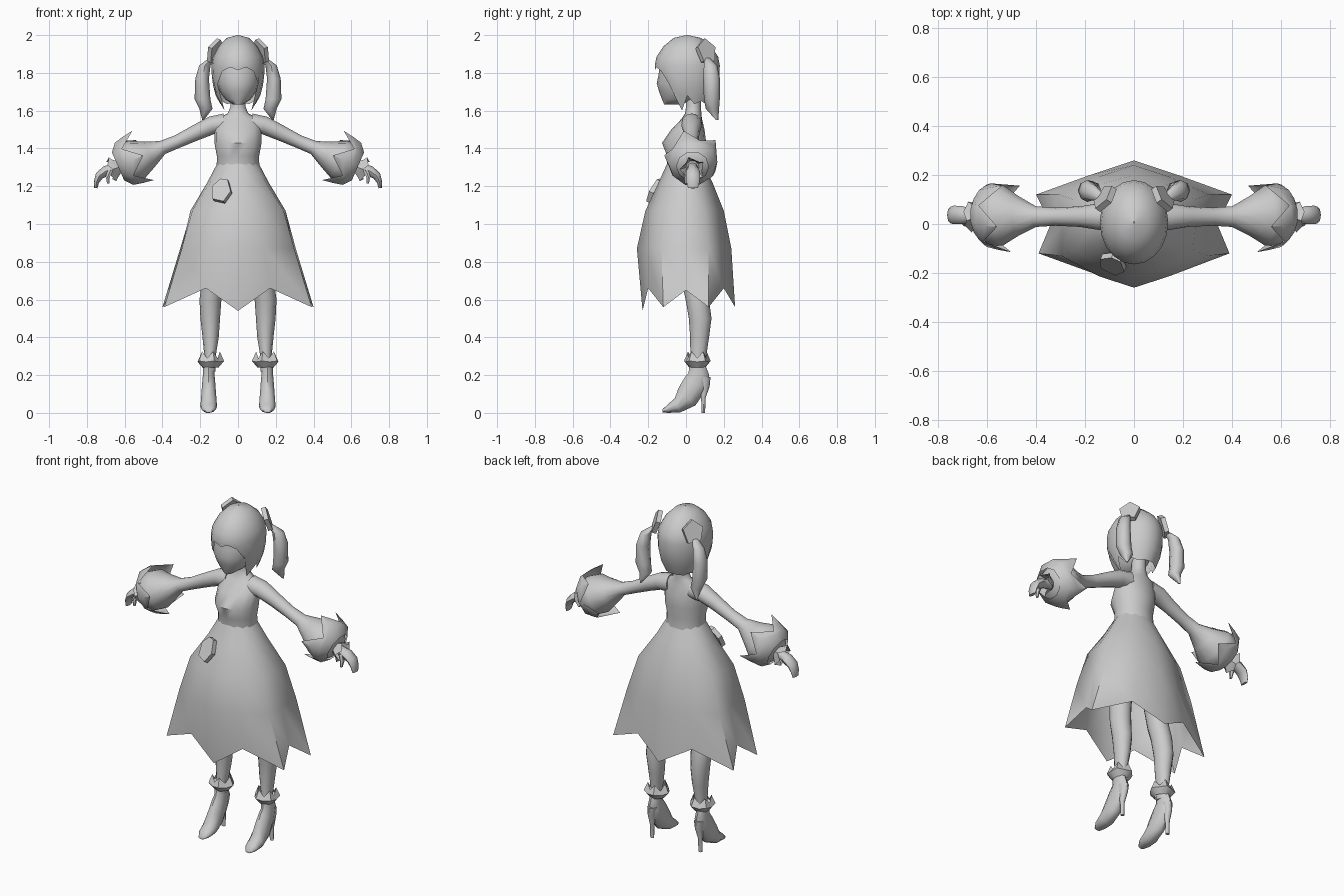
import bpy, bmesh, math
from mathutils import Vector

if "Cube" in bpy.data.objects:
    bpy.data.objects.remove(bpy.data.objects["Cube"])

TAU = 2 * math.pi
grey = bpy.data.materials.new("plain_grey")
grey.diffuse_color = (0.6, 0.6, 0.6, 1)
grey.use_nodes = True
grey.node_tree.nodes["Principled BSDF"].inputs["Base Color"].default_value = grey.diffuse_color


def add(name, verts, faces, mirror=False, angle=50):
    me = bpy.data.meshes.new(name)
    me.from_pydata([tuple(v) for v in verts], [], faces)
    bm = bmesh.new()
    bm.from_mesh(me)
    bmesh.ops.remove_doubles(bm, verts=bm.verts, dist=0.0005)
    bmesh.ops.recalc_face_normals(bm, faces=bm.faces)
    bm.to_mesh(me)
    bm.free()
    me.materials.append(grey)
    for p in me.polygons:
        p.use_smooth = True
    me.set_sharp_from_angle(angle=math.radians(angle))
    ob = bpy.data.objects.new(name, me)
    bpy.context.collection.objects.link(ob)
    if mirror:
        ob.modifiers.new("mirror", 'MIRROR').use_mirror_merge = False
    return ob


def loft(name, rings, mirror=False, caps=True, angle=50):
    n = len(rings[0])
    verts = [v for r in rings for v in r]
    faces = [(i * n + j, i * n + (j + 1) % n, (i + 1) * n + (j + 1) % n, (i + 1) * n + j)
             for i in range(len(rings) - 1) for j in range(n)]
    if caps:
        faces += [tuple(range(n)), tuple(range(len(verts) - n, len(verts)))]
    return add(name, verts, faces, mirror, angle)


def stack(name, rows, n=12, **kw):
    """Level rings; rows are x, y, z, radius x, radius y."""
    return loft(name, [[(x + a * math.sin(TAU * k / n), y - b * math.cos(TAU * k / n), z)
                        for k in range(n)] for x, y, z, a, b in rows], **kw)


def tube(name, rows, n=10, **kw):
    """Rings across a path in the xz plane; rows are x, y, z, radius y, radius across."""
    pts = [Vector(r[:3]) for r in rows]
    rings = []
    for i, r in enumerate(rows):
        t = (pts[min(i + 1, len(pts) - 1)] - pts[max(i - 1, 0)]).normalized()
        v = t.cross(Vector((0, 1, 0))).normalized()
        rings.append([pts[i] + Vector((0, r[3] * math.cos(TAU * k / n), 0))
                      + v * r[4] * math.sin(TAU * k / n) for k in range(n)])
    return loft(name, rings, mirror=True, **kw)


def frill(name, start, axis, rows, n, side):
    """Zigzag collar; rows are distance and radius at valley, then at point."""
    start, axis, u = Vector(start), Vector(axis).normalized(), Vector(side)
    v = axis.cross(u)
    rings = []
    for dv, rv, dp, rp in rows:
        ring = []
        for k in range(2 * n):
            d, r = (dp, rp) if k % 2 else (dv, rv)
            a = TAU * k / (2 * n)
            ring.append(start + axis * d + (u * math.cos(a) + v * math.sin(a)) * r)
        rings.append(ring)
    return loft(name, rings, mirror=True, caps=False, angle=40)


def plate(name, centre, normal, outline, mirror=False, depth=0.02):
    n = Vector(normal).normalized()
    u = Vector((0, 0, 1)).cross(n).normalized()
    v = n.cross(u)
    return loft(name, [[Vector(centre) + u * a + v * b + n * d for a, b in outline]
                       for d in (-depth, depth * 0.3)], mirror=mirror, angle=30)


# Skirt: twelve columns with a pointed hem
half = [(0, -1), (.45, -.82), (.97, -.5), (.93, 0), (1, .5), (.45, .8), (0, 1)]
hem = [(0, -.23, .54), (.17, -.2, .66), (.39, -.12, .56), (.34, 0, .65),
       (.40, .12, .56), (.18, .2, .66), (0, .26, .56)]


def around(pts):
    return pts + [(-p[0],) + tuple(p[1:]) for p in pts[-2:0:-1]]


rings = []
for z, rx, yf, yb, round_ in [(1.32, .11, .10, .09, 1), (1.22, .165, .145, .14, .8),
                              (1.07, .262, .215, .2, .45), (.87, .31, .26, .24, .1)]:
    row = []
    for k, (x, y) in enumerate(half):
        a = math.pi * k / 6
        x = x * (1 - round_) + math.sin(a) * round_
        y = y * (1 - round_) - math.cos(a) * round_
        row.append((x * rx, y * (yf if y < 0 else yb), z))
    rings.append(around(row))
rings.append(around(hem))
loft("skirt", rings, caps=False, angle=70)

# Torso and neck
stack("torso", [(0, 0, 1.29, .113, .10), (0, -.003, 1.36, .112, .097), (0, -.01, 1.43, .125, .117),
                (0, .01, 1.50, .125, .088), (0, .03, 1.555, .115, .055),
                (0, .038, 1.585, .055, .043), (0, .04, 1.62, .04, .04), (0, .04, 1.70, .04, .04)], n=16)

# Sash ornament
plate("sash_ornament", (-.092, -.165, 1.18), (-.3, -.8, .45),
      [(-.05, .02), (-.035, -.055), (.03, -.07), (.06, -.01), (.03, .06), (-.01, .065)])

# Face
stack("face", [(0, -.07, 1.632, .025, .045), (0, -.045, 1.66, .068, .082), (0, -.032, 1.70, .095, .11),
               (0, -.03, 1.745, .112, .125), (0, -.02, 1.79, .12, .125), (0, -.02, 1.86, .12, .12)], n=16)

# Hair: cap with fringe, side locks and nape
ends = [1.815, 1.83, 1.81, 1.74, 1.60, 1.68, 1.635, 1.65, 1.635, 1.64, 1.64]
ends += ends[-2:0:-1]
rings = []
for i in range(8):
    ring = []
    for k, end in enumerate(ends):
        a = TAU * k / 20
        if i < 5:
            s, z = [(.02, 2.0), (.42, 1.985), (.74, 1.94), (.95, 1.885), (1, 1.84)][i]
        else:
            z = 1.84 + (end - 1.84) * (i - 4) / 3
            s = math.sqrt(max(.1, 1 - ((1.82 - z) / .26) ** 2))
        ring.append((.14 * s * math.sin(a), .007 - .172 * s * math.cos(a), z))
    rings.append(ring)
loft("hair", rings, caps=False, angle=60)

# Pigtails with their clasps
stack("pigtail", [(.135, .11, 1.88, .015, .015), (.175, .13, 1.84, .03, .035),
                  (.19, .135, 1.77, .036, .045), (.188, .137, 1.66, .042, .042),
                  (.17, .14, 1.61, .035, .035), (.185, .165, 1.55, .004, .006)], n=8, mirror=True)
plate("pigtail_clasp", (.125, .11, 1.915), (.75, .55, .3),
      [(.06 * math.sin(TAU * k / 5), .07 * math.cos(TAU * k / 5)) for k in range(5)], mirror=True)

# Arm flaring into a puffed sleeve
tube("arm_and_sleeve", [(.07, .03, 1.53, .055, .055), (.14, .03, 1.522, .055, .048),
                        (.22, .03, 1.485, .042, .042), (.32, .03, 1.437, .037, .035),
                        (.40, .03, 1.405, .042, .037), (.47, .033, 1.37, .08, .073),
                        (.535, .035, 1.342, .123, .108), (.585, .035, 1.32, .125, .11),
                        (.63, .035, 1.30, .075, .065)], n=12)

# Petals turned back over the sleeve
frill("sleeve_petals", (.635, .035, 1.305), (-.915, 0, .40),
      [(0, .085, 0, .085), (.035, .125, .035, .128), (.05, .13, .085, .14), (.055, .131, .145, .15)],
      5, (0, 1, 0))

# Wrist frill, hand and thumb
frill("wrist_frill", (.63, .035, 1.30), (.95, 0, -.3),
      [(0, .035, 0, .035), (.03, .05, .025, .055), (.055, .05, .035, .07)], 5, (0, 1, 0))
tube("hand", [(.61, .035, 1.305, .028, .026), (.67, .035, 1.29, .028, .026), (.70, .037, 1.28, .036, .028),
              (.735, .037, 1.255, .038, .022), (.75, .037, 1.22, .034, .014), (.753, .037, 1.19, .026, .009)], n=8)
tube("thumb", [(.675, .012, 1.285, .014, .014), (.69, .003, 1.25, .014, .013), (.687, 0, 1.215, .008, .007)], n=6)

# Legs
stack("leg", [(.11, .02, .95, .07, .07), (.135, .045, .68, .058, .065), (.146, .06, .60, .058, .062),
              (.147, .075, .50, .052, .06), (.145, .072, .40, .043, .05), (.148, .065, .30, .03, .042),
              (.15, .06, .22, .03, .04)], n=12, mirror=True)

# Ankle frill
frill("ankle_frill", (.148, .06, .24), (0, 0, 1),
      [(0, .04, 0, .045), (.03, .066, .035, .074), (.05, .05, .085, .052)], 5, (1, 0, 0))

# Shoe: rings swept from ankle down to the toe
shoe = []
for y, z, w, h, lean in [(.06, .255, .03, .042, 0), (.068, .205, .032, .055, .1), (.05, .155, .036, .066, .5),
                         (.005, .085, .041, .064, .8), (-.045, .04, .045, .04, 1.2),
                         (-.095, .022, .038, .022, 1.45), (-.125, .01, .02, .008, 1.55)]:
    shoe.append([(.155 + w * math.sin(TAU * k / 10), y - h * math.cos(TAU * k / 10) * math.cos(lean),
                  max(0, z + h * math.cos(TAU * k / 10) * math.sin(lean))) for k in range(10)])
loft("shoe", shoe, mirror=True)
stack("shoe_heel", [(.16, .092, 0, .012, .009), (.16, .092, .08, .014, .012),
                    (.157, .095, .14, .022, .03), (.155, .09, .19, .028, .04)], n=8, mirror=True)
